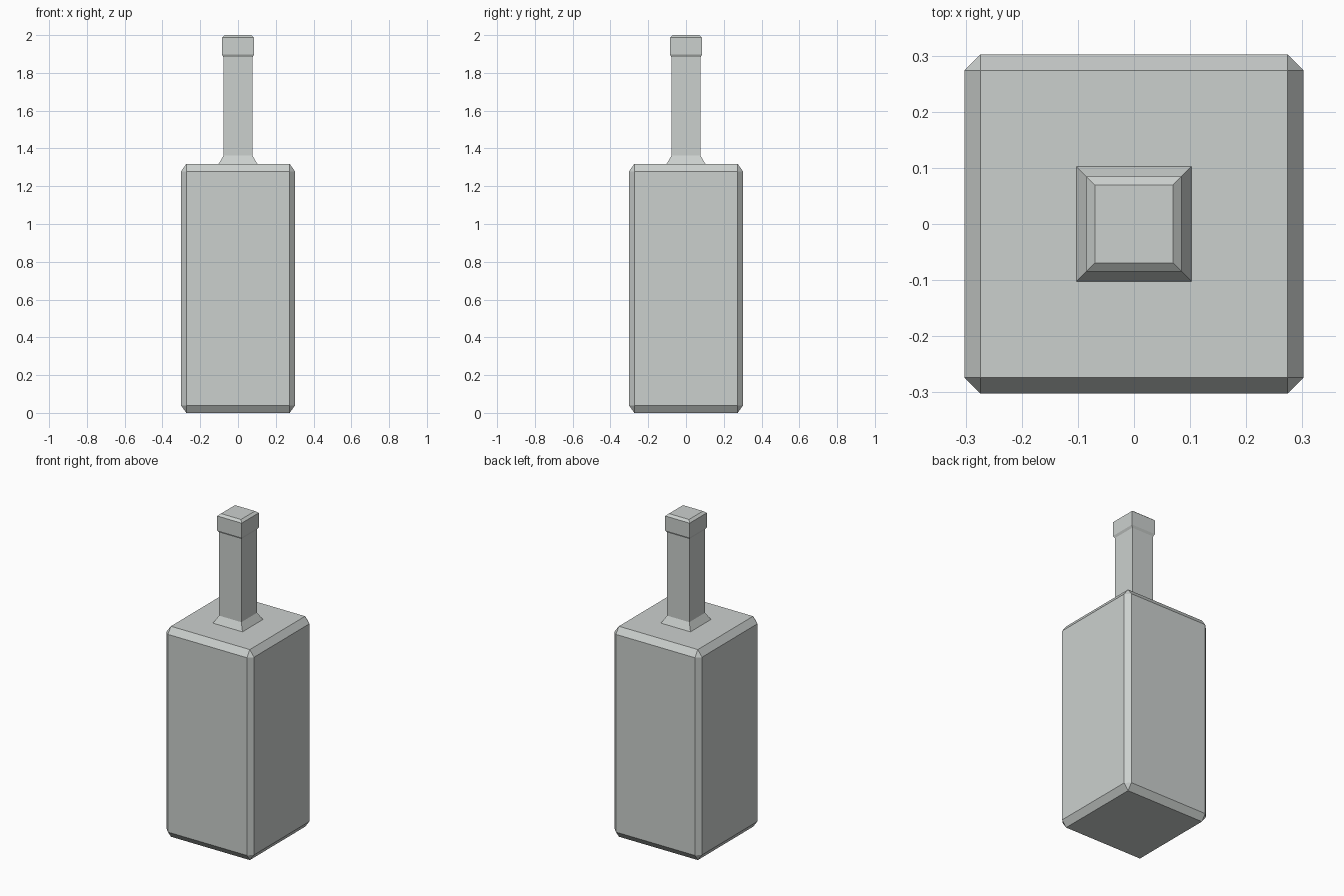
import bpy
import bmesh

# Remove the default cube
if "Cube" in bpy.data.objects:
    bpy.data.objects.remove(bpy.data.objects["Cube"])

# Single pale grey-green glass colour
glass = bpy.data.materials.new("pale_grey_glass")
glass.use_nodes = True
colour = (0.60, 0.63, 0.615, 1.0)
glass.diffuse_color = colour
glass.node_tree.nodes["Principled BSDF"].inputs["Base Color"].default_value = colour


def add_object(name, bm):
    bmesh.ops.recalc_face_normals(bm, faces=bm.faces)
    mesh = bpy.data.meshes.new(name)
    bm.to_mesh(mesh)
    bm.free()
    mesh.materials.append(glass)
    obj = bpy.data.objects.new(name, mesh)
    bpy.context.collection.objects.link(obj)
    return obj


def square_loft(name, profile):
    """Stack square rings given as (half width, height) and cap the ends."""
    bm = bmesh.new()
    rings = [[bm.verts.new((sx * h, sy * h, z))
              for sx, sy in ((-1, -1), (1, -1), (1, 1), (-1, 1))]
             for h, z in profile]
    for low, high in zip(rings, rings[1:]):
        for i in range(4):
            j = (i + 1) % 4
            bm.faces.new((low[i], low[j], high[j], high[i]))
    bm.faces.new(rings[0][::-1])
    bm.faces.new(rings[-1])
    return add_object(name, bm)


# Body: square block with single-cut bevels, stretched so they are taller than wide
WIDTH, HEIGHT = 0.605, 1.318
CHAMFER, CHAMFER_Z = 0.029, 0.04
stretch = CHAMFER_Z / CHAMFER
bm = bmesh.new()
bmesh.ops.create_cube(bm, size=1)
bmesh.ops.scale(bm, vec=(WIDTH, WIDTH, HEIGHT / stretch), verts=bm.verts)
bmesh.ops.bevel(bm, geom=bm.edges[:], offset=CHAMFER, segments=1,
                affect='EDGES', clamp_overlap=True)
bmesh.ops.scale(bm, vec=(1, 1, stretch), verts=bm.verts)
bmesh.ops.translate(bm, vec=(0, 0, HEIGHT / 2), verts=bm.verts)
add_object("bottle_body", bm)

# Neck with flared foot, collar and chamfered top
square_loft("bottle_neck", [
    (0.1026, HEIGHT), (0.077, 1.362), (0.077, 1.883),
    (0.085, 1.897), (0.085, 1.987), (0.0693, 2.0),
])
